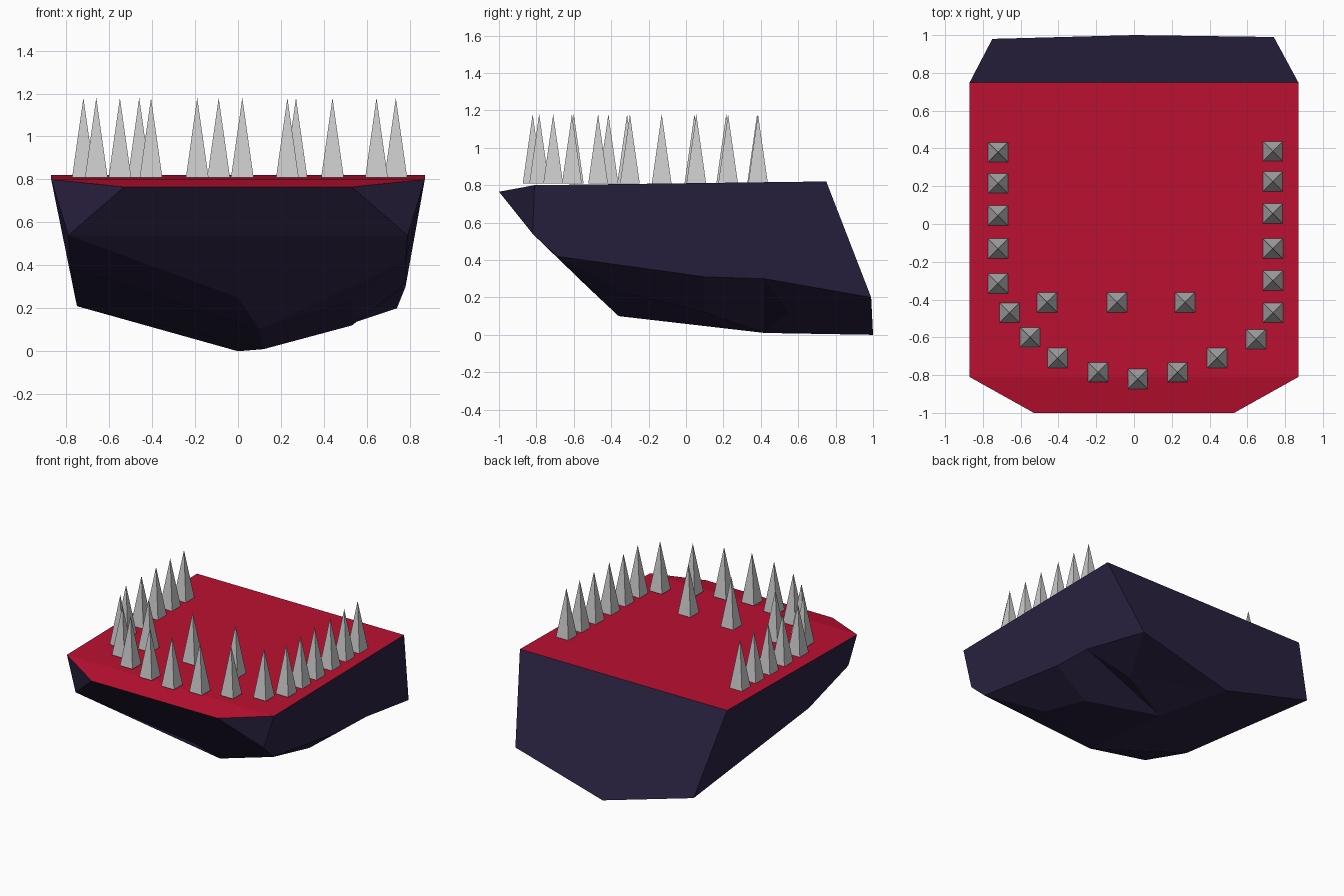
import bpy, bmesh
from math import pi, sqrt
from mathutils import Matrix

if "Cube" in bpy.data.objects:
    bpy.data.objects.remove(bpy.data.objects["Cube"])


def material(name, rgb):
    m = bpy.data.materials.new(name)
    m.diffuse_color = (*rgb, 1)
    m.use_nodes = True
    m.node_tree.nodes["Principled BSDF"].inputs["Base Color"].default_value = m.diffuse_color
    return m


def finish(name, bm, mats=()):
    bmesh.ops.recalc_face_normals(bm, faces=bm.faces)
    me = bpy.data.meshes.new(name)
    bm.to_mesh(me)
    bm.free()
    for m in mats:
        me.materials.append(m)
    ob = bpy.data.objects.new(name, me)
    bpy.context.collection.objects.link(ob)
    return ob


# Faceted jaw body, described by named corner points
points = {
    # top rim (back, side, front lip)
    "bl": (-.87, .75, .82), "br": (.87, .75, .82),
    "sl": (-.87, -.81, .80), "sr": (.87, -.81, .80),
    "fl": (-.53, -1, .765), "fr": (.53, -1, .765),
    # left chine, front to back
    "L0": (-.79, -.82, .54), "L1": (-.78, -.36, .39), "L2": (-.75, .98, .21),
    # right chine, front to back
    "R0": (.79, -.82, .54), "R1": (.78, -.69, .42), "R2": (.78, .10, .31),
    "R3": (.78, .42, .30), "R4": (.74, .99, .20),
    # keel and right-hand belly facets
    "K0": (0, -.52, .25), "K1": (.10, -.36, .10), "K2": (.12, .42, .01), "K3": (0, 1, 0),
    "M1": (.53, -.34, .23), "M2": (.53, .10, .12), "M3": (.50, .55, .12),
}
red_faces = ["bl br sr sl", "sl sr fr fl"]
dark_faces = [
    "bl br R4 K3 L2", "fl fr R0 L0", "fr sr R0", "fl sl L0",
    "br sr R0 R1 R2 R3 R4", "bl sl L0 L1 L2",
    "L0 R0 R1 K1 K0", "L0 L1 K1 K0", "L1 L2 K2 K1", "L2 K3 K2",
    "R1 M1 K1", "R1 R2 M2 M1", "M1 M2 K2 K1", "R2 R3 K2 M2",
    "R3 M3 K2", "R3 R4 M3", "R4 K3 M3", "K3 K2 M3",
]
bm = bmesh.new()
verts = {k: bm.verts.new(p) for k, p in points.items()}
for index, group in enumerate((dark_faces, red_faces)):
    for f in group:
        bm.faces.new([verts[k] for k in f.split()]).material_index = index
finish("jaw_body", bm, (material("dark_skin", (.024, .016, .055)),
                        material("red_gum", (.50, .005, .03))))


# Square-based pointed teeth
def teeth(name, spots, base=.81, height=.37, width=.105):
    for i, (x, y) in enumerate(spots):
        bm = bmesh.new()
        bmesh.ops.create_cone(
            bm, cap_ends=True, segments=4, radius1=width / sqrt(2), radius2=0, depth=height,
            matrix=Matrix.Translation((x, y, base + height / 2)) @ Matrix.Rotation(pi / 4, 4, 'Z'))
        bmesh.ops.remove_doubles(bm, verts=bm.verts, dist=1e-4)
        finish(f"{name}_{i + 1}", bm)


teeth("left_tooth", [(-.72, y) for y in (.38, .215, .045, -.13, -.315)])
teeth("right_tooth", [(.735, y) for y in (.385, .225, .055, -.13, -.30, -.47)])
teeth("front_tooth", [(-.66, -.47), (-.55, -.60), (-.405, -.71), (-.19, -.785),
                      (.02, -.82), (.23, -.785), (.44, -.71), (.645, -.61)])
teeth("inner_tooth", [(x, -.415) for x in (-.46, -.09, .27)])
